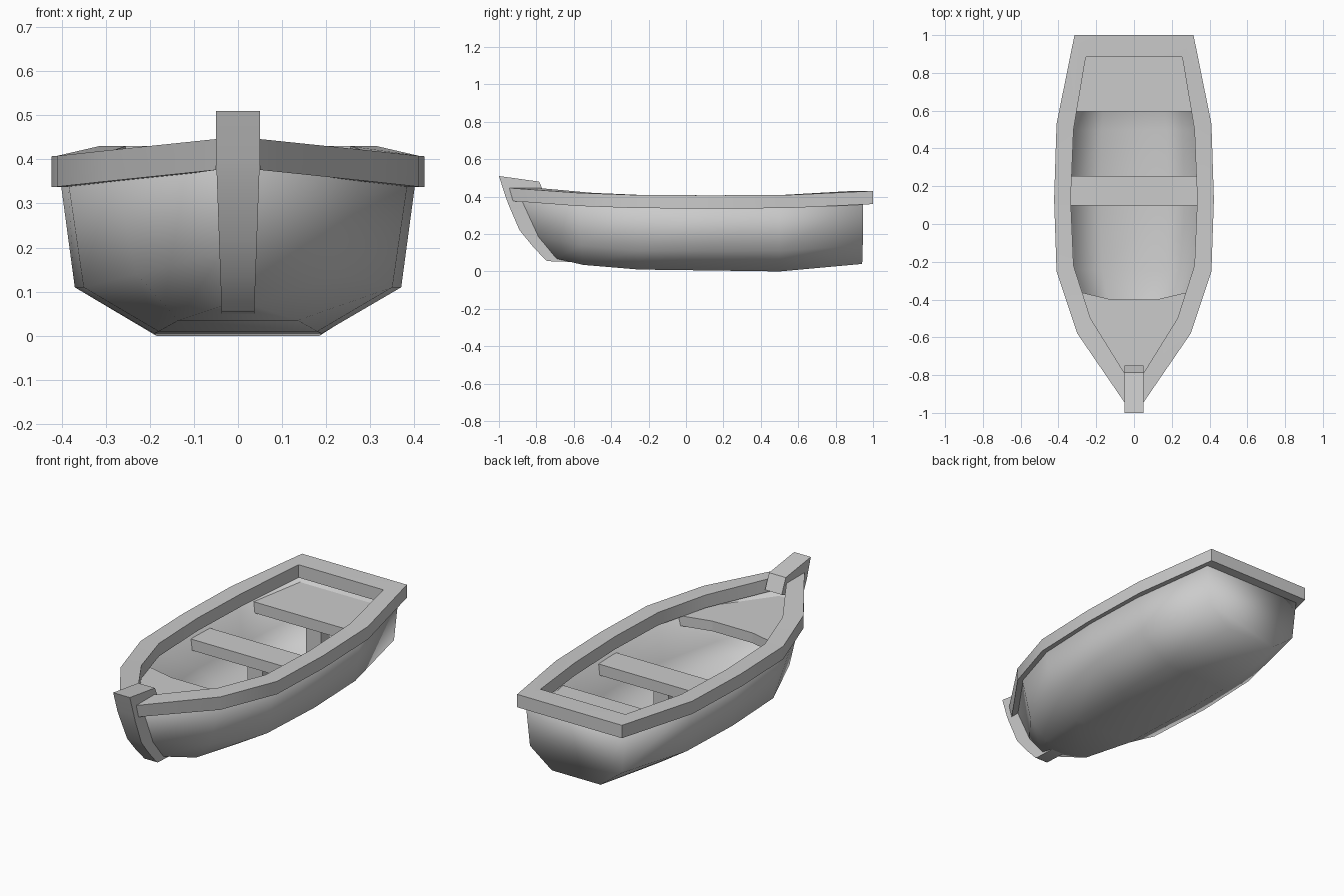
import bpy, bmesh
from math import radians
from mathutils import Vector

if "Cube" in bpy.data.objects:
    bpy.data.objects.remove(bpy.data.objects["Cube"])


def loft(name, rings, closed=True):
    """Skin a list of point rings and cap both ends."""
    bm = bmesh.new()
    rows = [[bm.verts.new(p) for p in ring] for ring in rings]
    n = len(rows[0])
    for a, b in zip(rows, rows[1:]):
        for i in range(n if closed else n - 1):
            j = (i + 1) % n
            bm.faces.new((a[i], a[j], b[j], b[i]))
    bm.faces.new(rows[0])
    bm.faces.new(rows[-1][::-1])
    bmesh.ops.recalc_face_normals(bm, faces=bm.faces)
    if not closed:
        # An open shell must face away from its middle
        mid = Vector((0, .1, .3))
        if sum(f.normal.dot(f.calc_center_median() - mid) for f in bm.faces) < 0:
            bmesh.ops.reverse_faces(bm, faces=bm.faces)
    mesh = bpy.data.meshes.new(name)
    bm.to_mesh(mesh)
    bm.free()
    ob = bpy.data.objects.new(name, mesh)
    bpy.context.collection.objects.link(ob)
    return ob


def smooth(ob, angle=180):
    ob.data.shade_smooth()
    if angle < 180:
        ob.data.set_sharp_from_angle(angle=radians(angle))


def mirror_x(points):
    return [(-p[0],) + tuple(p[1:]) for p in reversed(points)]


def plank(name, half, top, thick):
    """Horizontal board from the right half of its outline."""
    outline = half + mirror_x(half)
    return loft(name, [[(x, y, z) for x, y in outline] for z in (top, top - thick)])


# Hull: half sections (bottom, chine, top) from bow to stern
sections = [
    [(.03, -.70, .07), (.035, -.80, .19), (.04, -.905, .41)],
    [(.135, -.55, .035), (.23, -.56, .14), (.285, -.57, .39)],
    [(.18, -.25, .01), (.35, -.25, .11), (.388, -.25, .37)],
    [(.19, .13, .005), (.37, .13, .11), (.405, .13, .37)],
    [(.185, .50, .0), (.355, .50, .11), (.39, .50, .37)],
    [(.147, .942, .04), (.276, .945, .14), (.303, .947, .39)],
]
hull = loft("hull", [mirror_x(s) + s for s in sections], closed=False)
smooth(hull)
shell = hull.modifiers.new("thickness", 'SOLIDIFY')
shell.thickness = .045
shell.offset = -1

# Gunwale rail: outer x, y, inner x, y, top z from bow to stern
rail_pts = [
    (.05, -.945, .05, -.79, .446),
    (.30, -.58, .23, -.50, .42),
    (.41, -.25, .32, -.22, .408),
    (.423, .13, .335, .13, .407),
    (.41, .53, .32, .50, .408),
    (.315, 1.0, .255, .885, .43),
]
right = [[(ox, oy, z), (ix, iy, z), (ix, iy, z - .07), (ox, oy, z - .07)]
         for ox, oy, ix, iy, z in rail_pts]
right[0][3] = (.05, -.925, .376)  # raked bow end
left = [[(-x, y, z) for x, y, z in ring] for ring in reversed(right)]
smooth(loft("gunwale_rail", right + left), 30)

# Stem post at the bow: front y, z, back y, z, half width
stem = [
    (-1.0, .51, -.785, .48, .05),
    (-.965, .40, -.75, .40, .05),
    (-.95, .36, -.85, .36, .048),
    (-.89, .22, -.80, .22, .043),
    (-.82, .135, -.74, .14, .04),
    (-.75, .06, -.68, .09, .037),
    (-.74, .055, -.60, .05, .037),
]
smooth(loft("stem_post", [[(-w, fy, fz), (w, fy, fz), (w, by, bz), (-w, by, bz)]
                          for fy, fz, by, bz, w in stem]), 30)

# Seats
plank("bow_seat", [(.12, -.40), (.33, -.35), (.25, -.56), (.03, -.83)], .345, .055)
plank("middle_seat", [(.36, .097), (.36, .255)], .302, .06)
plank("stern_seat", [(.345, .595), (.27, .92)], .322, .06)

# Central posts under the seats, standing on the hull floor
for name, y, top in (("middle_seat_post", .145, .25), ("stern_seat_post", .65, .27)):
    plank(name, [(.045, y), (.045, y + .07)], top, top - .035)
